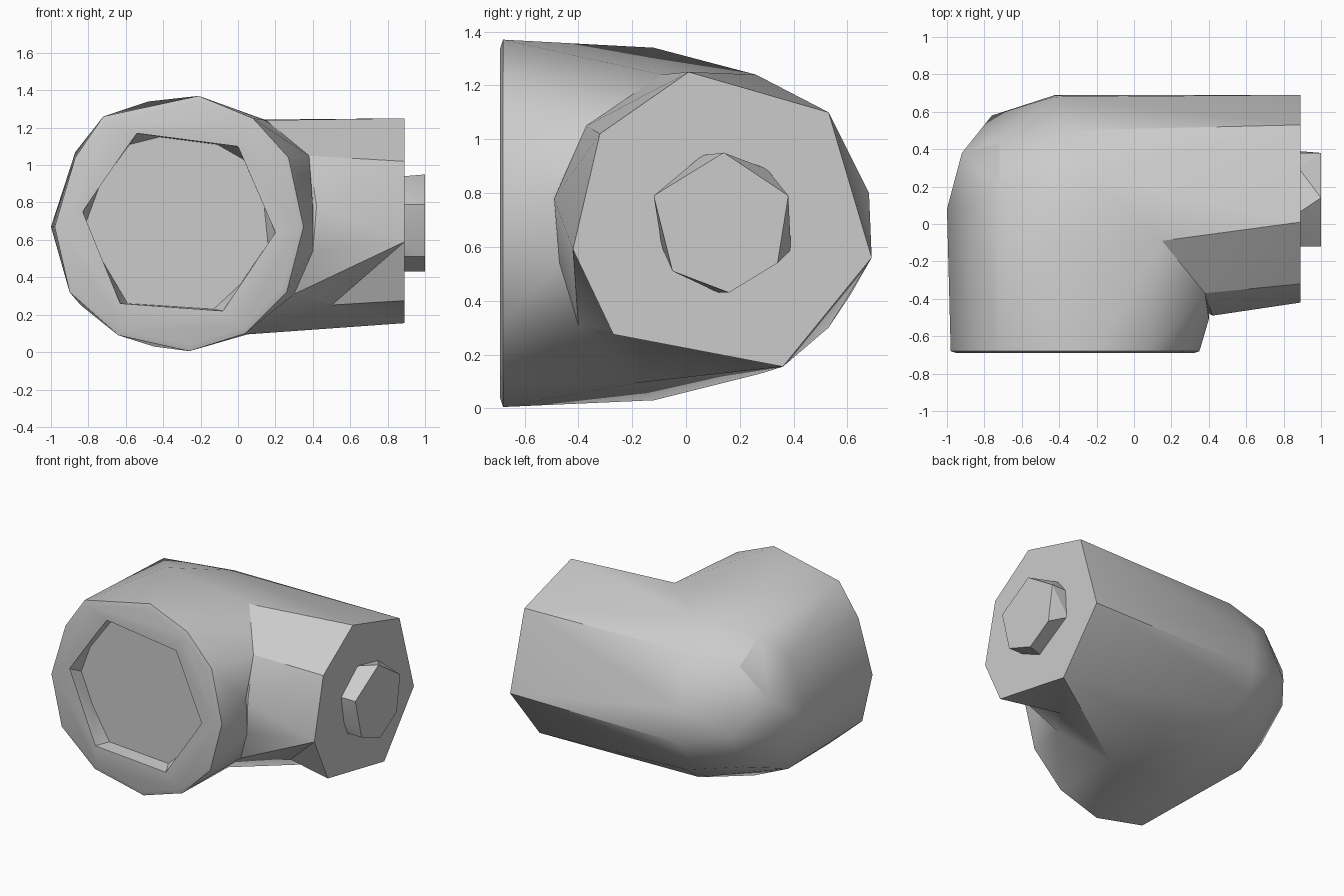
import bpy, bmesh, math

if "Cube" in bpy.data.objects:
    bpy.data.objects.remove(bpy.data.objects["Cube"])

grey = bpy.data.materials.new("light_grey")
grey.use_nodes = True
grey.diffuse_color = (0.6, 0.6, 0.6, 1)
grey.node_tree.nodes["Principled BSDF"].inputs["Base Color"].default_value = (0.6, 0.6, 0.6, 1)


def hull(name, points):
    """Faceted solid wrapped round the given points."""
    bm = bmesh.new()
    verts = [bm.verts.new(p) for p in points]
    res = bmesh.ops.convex_hull(bm, input=verts)
    loose = set(res["geom_interior"]) | set(res["geom_unused"])
    bmesh.ops.delete(bm, geom=[v for v in loose if isinstance(v, bmesh.types.BMVert)], context="VERTS")
    bmesh.ops.dissolve_limit(bm, angle_limit=math.radians(1), verts=bm.verts, edges=bm.edges)
    bmesh.ops.recalc_face_normals(bm, faces=bm.faces)
    mesh = bpy.data.meshes.new(name)
    bm.to_mesh(mesh)
    bm.free()
    mesh.materials.append(grey)
    obj = bpy.data.objects.new(name, mesh)
    bpy.context.collection.objects.link(obj)
    return obj


def apply_boolean(target, tool, operation):
    mod = target.modifiers.new("join", "BOOLEAN")
    mod.operation, mod.object, mod.solver = operation, tool, "EXACT"
    bpy.context.view_layer.objects.active = target
    bpy.ops.object.modifier_apply(modifier=mod.name)
    bpy.data.objects.remove(tool)


def at_y(y, ring):
    return [(x, y, z) for x, z in ring]


def at_x(x, ring):
    return [(x, y, z) for y, z in ring]


# Rounded outer corner of the elbow, shared by both tubes
corner = [(-0.24, 0.26, 1.24), (-0.72, 0.20, 1.22), (-0.72, 0.43, 1.08), (-0.38, 0.50, 1.11),
          (-0.92, 0.38, 0.87), (-0.92, 0.38, 0.61), (-0.76, 0.58, 0.65), (-0.43, 0.68, 0.80),
          (-0.42, 0.69, 0.56), (-0.45, 0.61, 0.42), (-0.72, 0.40, 0.36), (-0.38, 0.53, 0.30),
          (-0.30, 0.28, 0.13)]
# Far end of the socket tube
shoulder = [(-0.48, -0.12, 1.34), (-0.87, 0.10, 1.07), (-1.0, 0.08, 0.67), (-0.92, 0.17, 0.42),
            (-0.84, 0.06, 0.25), (-0.45, -0.12, 0.03)]
# Inner bend where the two tubes meet
bend = [(0.40, -0.51, 0.79), (0.38, -0.37, 1.05), (0.40, -0.47, 0.54), (0.30, -0.40, 0.31)]
saddle = [(0.15, -0.09, 1.24), (0.05, -0.18, 0.095)]

# Front socket tube
mouth = [(-0.21, 1.37), (0.08, 1.25), (0.27, 1.04), (0.35, 0.67), (0.26, 0.32), (0.04, 0.10),
         (-0.26, 0.005), (-0.64, 0.09), (-0.90, 0.32), (-0.98, 0.67), (-0.87, 1.04), (-0.72, 1.26)]
lip = [(-0.31 + (x + 0.31) * 0.95, 0.69 + (z - 0.69) * 0.95) for x, z in mouth]
body = hull("elbow_body", at_y(-0.68, mouth) + at_y(-0.691, lip) + corner + shoulder + bend + saddle)

# Side arm, with its lower front edge tapering back into the bend
arm_end = [(-0.27, 0.275), (0.36, 0.155), (-0.42, 0.59), (0.69, 0.56),
           (0.53, 1.10), (0.01, 1.25), (-0.32, 1.02)]
underside = [(0.47, -0.12, 0.25)]
arm = hull("side_arm", at_x(0.89, arm_end[1:]) + corner + saddle + underside
           + bend[1:] + [(0.42, -0.49, 0.78), (0.34, 0.10, 0.135)])
apply_boolean(body, arm, "UNION")
wedge = hull("arm_lower_edge", at_x(0.89, arm_end[:3]) + underside + [(0.5, 0.0, 0.6)])
apply_boolean(body, wedge, "UNION")

# Shallow tapered recess in the socket
rim = [(-0.54, 1.17), (0.0, 1.10), (0.2, 0.64), (-0.08, 0.22), (-0.63, 0.26), (-0.83, 0.75)]
floor = [(-0.42, 1.15), (-0.11, 1.11), (0.03, 1.03), (0.14, 0.78), (0.16, 0.58), (0.01, 0.36),
         (-0.13, 0.23), (-0.59, 0.26), (-0.72, 0.48), (-0.81, 0.70), (-0.74, 0.89), (-0.58, 1.11)]
recess = hull("recess_cutter", at_y(-0.75, rim) + at_y(-0.691, rim) + at_y(-0.59, floor))
apply_boolean(body, recess, "DIFFERENCE")

# Plug on the arm end
plug_tip = [(0.14, 0.95), (0.38, 0.79), (0.34, 0.54), (0.16, 0.43), (-0.05, 0.51), (-0.12, 0.79)]
plug_base = [(0.06, 0.94), (0.30, 0.89), (0.38, 0.79), (0.39, 0.59), (0.12, 0.43),
             (-0.05, 0.51), (-0.09, 0.60), (-0.12, 0.79)]
plug = hull("end_plug", at_x(1.0, plug_tip) + at_x(0.88, plug_base))

# Soft facets with crisp ends
for obj, angle in ((body, 30), (plug, 20)):
    bpy.ops.object.select_all(action="DESELECT")
    obj.select_set(True)
    bpy.context.view_layer.objects.active = obj
    bpy.ops.object.shade_smooth_by_angle(angle=math.radians(angle))
